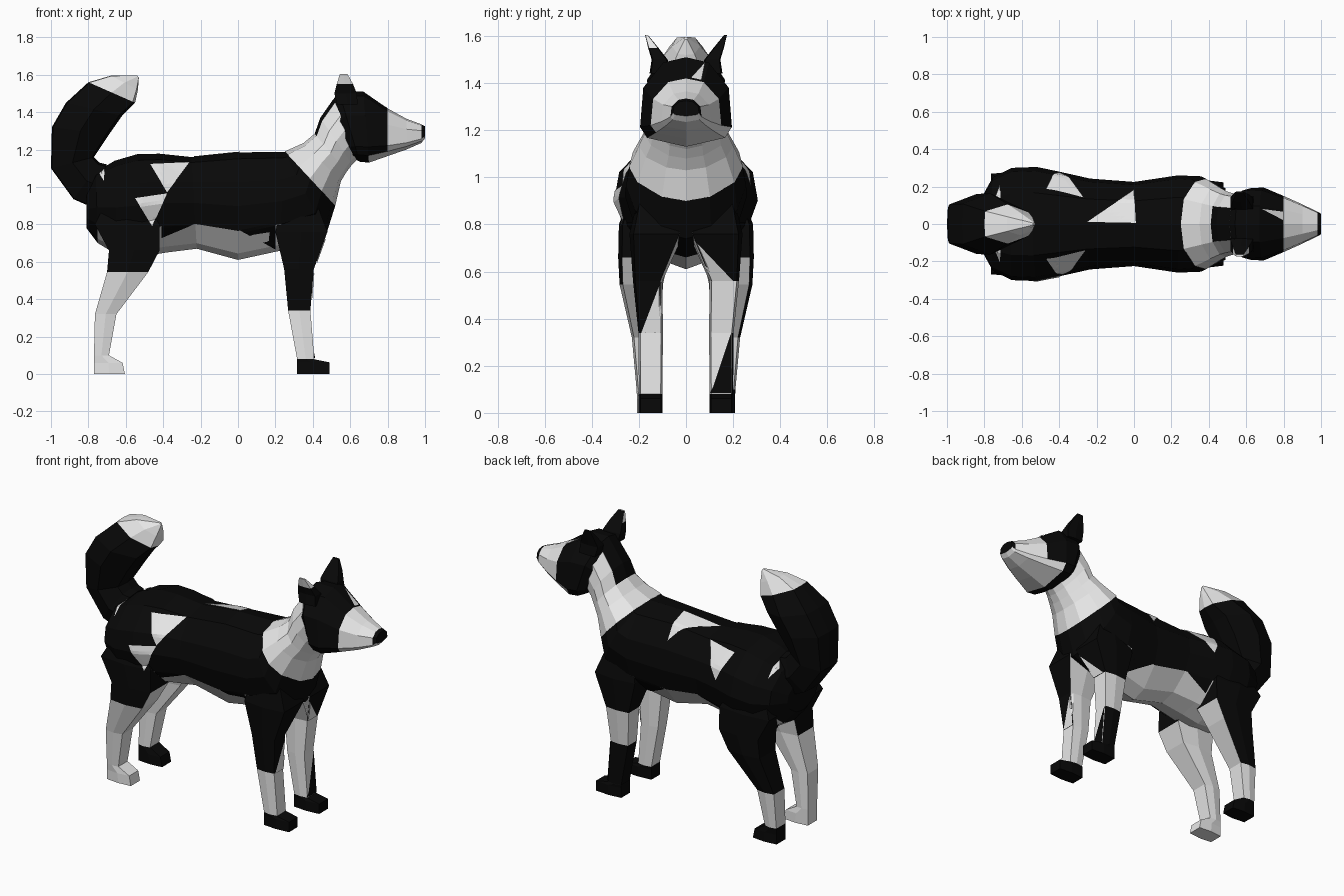
import bpy, bmesh
from mathutils import Vector
from mathutils.bvhtree import BVHTree

if "Cube" in bpy.data.objects:
    bpy.data.objects.remove(bpy.data.objects["Cube"])


def material(name, v):
    m = bpy.data.materials.new(name)
    m.diffuse_color = (v, v, v, 1)
    m.use_nodes = True
    m.node_tree.nodes["Principled BSDF"].inputs["Base Color"].default_value = m.diffuse_color
    return m


MATS = [material("black fur", 0.0025), material("white fur", 0.8)]
BLACK, WHITE = 0, 1
ALL_V, ALL_F = [], []      # every surface so far, used to lay the patches on

# half cross-sections: (share of half-width, share from bottom to top)
ROUND = [(0, 1), (.55, .94), (.93, .72), (1, .5), (.85, .27), (.42, .06), (0, 0)]
SKULL = [(0, 1), (.5, .94), (.93, .66), (1, .22), (.85, .1), (0, 0)]
BRUSH = [(0, 1), (.6, .95), (1, .5), (.65, .02), (0, 0)]
LIMB = [(0, 1), (.85, 1), (1, .5), (.85, 0), (0, 0)]


def loft(name, rings, half, rule, yc=0):
    """Skin rings of (top xz, bottom xz, half width[, y centre])."""
    prof = half + [(-u, v) for u, v in half[-2:0:-1]]
    n = len(prof)
    bm = bmesh.new()
    loops = []
    for a, b, w, *c in rings:
        y0 = c[0] if c else yc
        loops.append([bm.verts.new((b[0] + (a[0] - b[0]) * v, y0 + u * w,
                                    b[1] + (a[1] - b[1]) * v)) for u, v in prof])
    rows = []
    for p, q in zip(loops, loops[1:]):
        for i in range(n):
            j = (i + 1) % n
            bm.faces.new((p[i], p[j], q[j], q[i]))
            rows.append(min(i, n - 1 - i))
    for cap in (loops[0], loops[-1]):
        bm.faces.new(cap)
        rows.append(-1)
    bmesh.ops.recalc_face_normals(bm, faces=bm.faces)
    bm.normal_update()
    for f, r in zip(bm.faces, rows):
        f.material_index = rule(f.calc_center_median(), f.normal, r)
    bm.verts.index_update()
    base = len(ALL_V)
    ALL_V.extend(v.co.copy() for v in bm.verts)
    ALL_F.extend([base + v.index for v in f.verts] for f in bm.faces)
    finish(name, bm)


def finish(name, bm):
    me = bpy.data.meshes.new(name)
    bm.to_mesh(me)
    bm.free()
    for m in MATS:
        me.materials.append(m)
    bpy.context.collection.objects.link(bpy.data.objects.new(name, me))


# torso, with a white belly
loft("torso", [
    ((-.81, .98), (-.81, .78), .15),
    ((-.76, 1.08), (-.75, .70), .25),
    ((-.66, 1.14), (-.65, .64), .30),
    ((-.54, 1.175), (-.50, .63), .305),
    ((-.42, 1.178), (-.38, .65), .28),
    ((-.25, 1.16), (-.22, .67), .243),
    ((0, 1.185), (0, .61), .225),
    ((.24, 1.187), (.23, .66), .26),
    ((.25, 1.188), (.47, .74), .255),
    ((.255, 1.19), (.52, .90), .24)],
    ROUND, lambda c, n, r: WHITE if r >= 4 and -.72 < c.x < .22 else BLACK)

# white neck, black along the nape
loft("neck", [
    ((.25, 1.19), (.52, .90), .242),
    ((.35, 1.235), (.55, 1.03), .20),
    ((.41, 1.285), (.58, 1.08), .175),
    ((.44, 1.37), (.61, 1.12), .165),
    ((.51, 1.47), (.65, 1.16), .155)],
    ROUND, lambda c, n, r: BLACK if r == 0 and c.z > 1.28 else WHITE)


# head, with white muzzle, pale jaw and black nose
def head_rule(c, n, r):
    if c.x > .98:
        return BLACK if c.z > 1.265 else WHITE
    if c.x > .8:
        return WHITE
    jaw = r == 4 or (r == 3 and c.y > 0)
    return WHITE if jaw and c.x > .69 else BLACK


loft("head", [
    ((.49, 1.44), (.625, 1.15), .15),
    ((.54, 1.51), (.65, 1.135), .192),
    ((.67, 1.51), (.70, 1.13), .195),
    ((.80, 1.42), (.80, 1.165), .15),
    ((.90, 1.365), (.90, 1.20), .105),
    ((.98, 1.335), (.98, 1.235), .066),
    ((1.0, 1.325), (1.0, 1.26), .055)],
    SKULL, head_rule)

# curled tail with a white tip
loft("tail", [
    ((-.70, 1.12), (-.80, .90), .12),
    ((-.74, 1.13), (-.88, .935), .13),
    ((-.77, 1.16), (-1.0, 1.10), .13),
    ((-.69, 1.28), (-.995, 1.32), .16),
    ((-.62, 1.38), (-.92, 1.45), .165),
    ((-.55, 1.45), (-.80, 1.56), .105),
    ((-.535, 1.52), (-.68, 1.595), .06),
    ((-.53, 1.585), (-.54, 1.597), .008)],
    BRUSH, lambda c, n, r: WHITE if c.z + .44 * c.x > 1.225 and c.z > 1.4 else BLACK)


def limb(name, s, rows, rule):
    """Rows of (z, back x, front x, y centre, half width); s picks the side."""
    rings = [((xf, z), (xb, z), w, s * y) for z, xb, xf, y, w in rows]
    loft(name, rings, LIMB, lambda c, n, r: rule(c, n, n.y * s, s))


def front_rule(c, n, out, s):
    if c.z < .08:
        return BLACK
    if c.z < .34:
        return BLACK if s > 0 and (out > .3 or n.x < -.7) else WHITE
    if out < -.5 or (n.x < -.7 and c.z < .56):
        return WHITE
    return WHITE if s > 0 and c.z < .56 else BLACK


def hind_rule(c, n, out, s):
    if s > 0 and c.z < .09:
        return BLACK
    if out < -.4 or c.z < (.545 if s < 0 else .32):
        return WHITE
    return WHITE if n.x > .5 and c.z < .7 and out < .5 else BLACK


def ear_rule(c, n, out, s):
    return WHITE if s < 0 and c.z > 1.55 and out > -.2 else BLACK


FRONT = [(.97, .25, .40, .13, .06), (.76, .20, .478, .125, .115),
         (.56, .247, .405, .1625, .0625), (.34, .268, .387, .15, .052),
         (.08, .316, .408, .15, .05), (.078, .315, .41, .15, .051),
         (.062, .315, .49, .15, .051), (0, .315, .49, .15, .051)]
HIND = [(.97, -.68, -.52, .17, .05), (.80, -.765, -.42, .175, .11),
        (.66, -.69, -.42, .18, .108), (.545, -.70, -.48, .19, .092),
        (.32, -.765, -.65, .168, .062), (.10, -.77, -.69, .157, .053),
        (.06, -.77, -.617, .155, .053), (0, -.77, -.605, .155, .053)]
EAR = [(1.44, .53, .64, .11, .045), (1.50, .515, .635, .112, .034),
       (1.55, .528, .615, .139, .022), (1.605, .545, .585, .168, .006)]

for s, side in ((-1, "right"), (1, "left")):
    limb("front_leg_" + side, s, FRONT, front_rule)
    limb("hind_leg_" + side, s, HIND, hind_rule)
    limb("ear_" + side, s, EAR, ear_rule)

TREE = BVHTree.FromPolygons(ALL_V, ALL_F)


def patch(name, view, tri, colour=WHITE, n=10):
    """Thin triangular marking laid onto the surface seen from one view."""
    setup = {"right": (lambda a, b: (a, -3, b), (0, 1, 0)),
             "left": (lambda a, b: (a, 3, b), (0, -1, 0)),
             "top": (lambda a, b: (a, b, 4), (0, 0, -1)),
             "ahead": (lambda a, b: (3, a, b), (-1, 0, 0))}
    place, d = setup[view]
    d = Vector(d)
    A, B, C = (Vector(p) for p in tri)
    bm = bmesh.new()
    grid = {}
    for i in range(n + 1):
        for j in range(n + 1 - i):
            p = A + (B - A) * i / n + (C - A) * j / n
            hit, nor, _, _ = TREE.ray_cast(Vector(place(p.x, p.y)), d)
            if hit is None:
                continue
            if nor.dot(d) > 0:
                nor = -nor
            grid[i, j] = bm.verts.new(hit + nor * .005)
    for i in range(n):
        for j in range(n - i):
            for keys in (((i, j), (i + 1, j), (i, j + 1)),
                         ((i + 1, j), (i + 1, j + 1), (i, j + 1))):
                if all(k in grid for k in keys):
                    f = bm.faces.new([grid[k] for k in keys])
                    f.normal_update()
                    if f.normal.dot(d) > 0:
                        f.normal_flip()
                    f.material_index = colour
    finish(name, bm)


# coat markings
patch("back_patch", "top", [(-.25, .01), (0, .18), (.01, .005)])
patch("flank_patch_right", "right", [(-.47, 1.12), (-.26, 1.13), (-.38, .97)])
patch("flank_patch_left", "left", [(-.47, 1.12), (-.27, 1.13), (-.40, .96)])
patch("thigh_patch", "right", [(-.55, .94), (-.38, .965), (-.46, .79)])
patch("forehead_patch", "top", [(.68, .08), (.795, .065), (.795, .02)])
patch("shin_patch_right", "ahead", [(-.107, .34), (-.107, .558), (-.19, .34)])
patch("shin_patch_left", "ahead", [(.107, .085), (.192, .085), (.192, .34)], BLACK)
patch("shoulder_patch_left", "ahead", [(.03, .74), (.20, .562), (.11, .562)])
for side in ("right", "left"):
    patch("rump_patch_" + side, side, [(-.74, 1.07), (-.71, 1.095), (-.715, 1.03)])
    patch("belly_edge_" + side, side, [(.01, .77), (.20, .81), (.20, .67)], BLACK)
    patch("groin_edge_" + side, side, [(-.41, .81), (-.22, .81), (-.41, .73)], BLACK)
